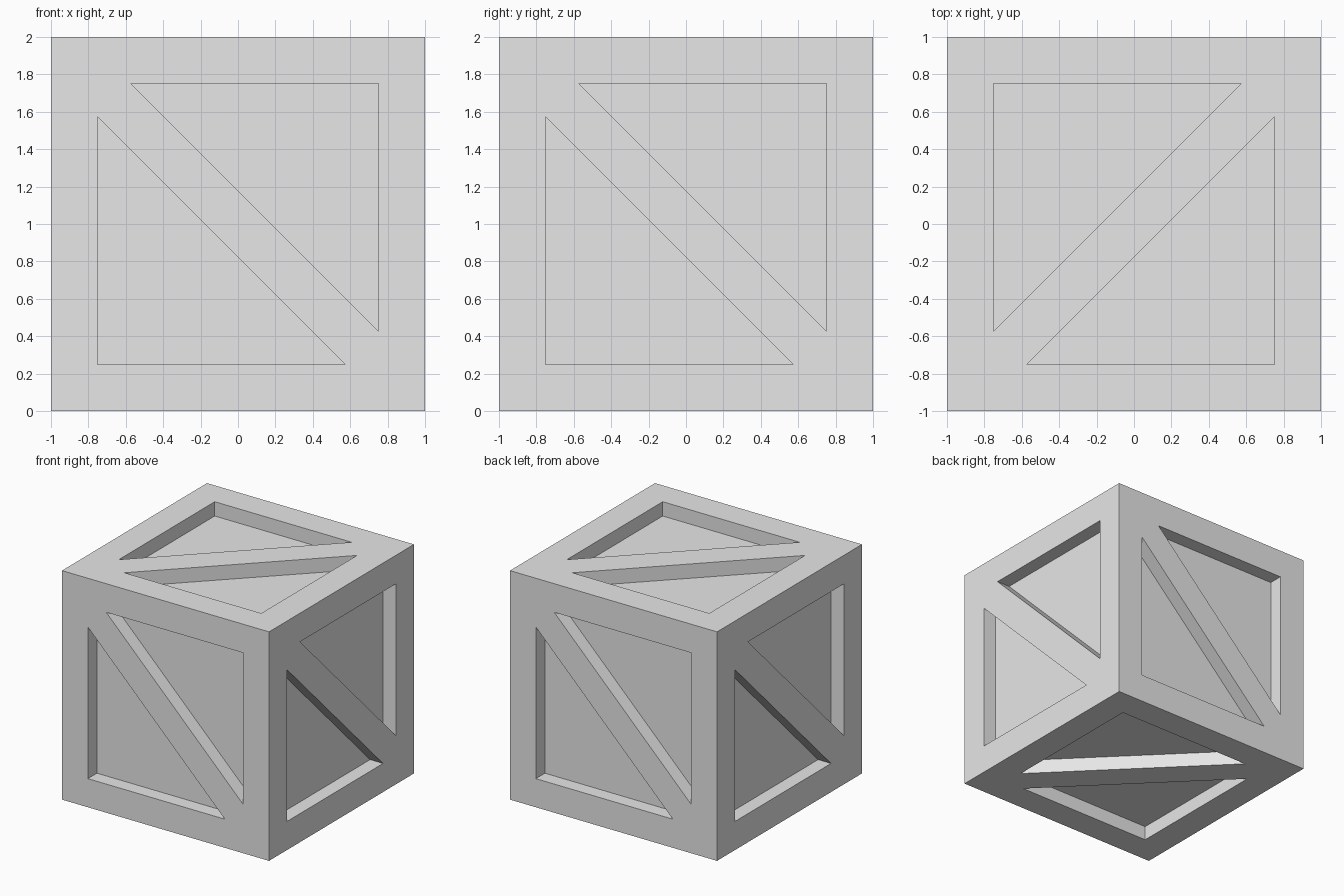
import bpy
import bmesh
from mathutils import Vector

old = bpy.data.objects.get("Cube")
if old:
    bpy.data.objects.remove(old, do_unlink=True)

HALF = 1.0        # half the crate's side
INNER = 0.75      # panel edge, measured from the face centre
BRACE = 0.25      # width of the diagonal brace
DEPTH = 0.125     # recess depth

grey = bpy.data.materials.new("plain_grey")
grey.use_nodes = True
grey.diffuse_color = (0.8, 0.8, 0.8, 1)
grey.node_tree.nodes["Principled BSDF"].inputs["Base Color"].default_value = (0.8, 0.8, 0.8, 1)

CENTRE = Vector((0, 0, HALF))
X, Y, Z = Vector((1, 0, 0)), Vector((0, 1, 0)), Vector((0, 0, 1))


def make_object(name, bm):
    bmesh.ops.recalc_face_normals(bm, faces=bm.faces)
    mesh = bpy.data.meshes.new(name)
    bm.to_mesh(mesh)
    bm.free()
    mesh.materials.append(grey)
    obj = bpy.data.objects.new(name, mesh)
    bpy.context.collection.objects.link(obj)
    return obj


def add_wedge(bm, normal, u, sign):
    """Triangular prism that sinks into one face, beside its brace."""
    v = normal.cross(u)
    tip = INNER - BRACE / 2 ** 0.5
    corners = [(-INNER, -INNER), (tip, -INNER), (-INNER, tip)]
    base = CENTRE + normal * (HALF - DEPTH)
    verts = [bm.verts.new(base + sign * (a * u + b * v)) for a, b in corners]
    face = bm.faces.new(verts)
    grown = bmesh.ops.extrude_face_region(bm, geom=[face], use_keep_orig=True)
    top = [g for g in grown["geom"] if isinstance(g, bmesh.types.BMVert)]
    bmesh.ops.translate(bm, verts=top, vec=normal * DEPTH * 2)


# Solid crate block
bm = bmesh.new()
bmesh.ops.create_cube(bm, size=2 * HALF)
bmesh.ops.translate(bm, verts=bm.verts, vec=CENTRE)
crate = make_object("crate", bm)

# Two triangular recesses per face, leaving a rim and a diagonal brace
bm = bmesh.new()
for normal, u in [(-Y, X), (X, Y), (Y, -X), (-X, -Y), (Z, Y), (-Z, Y)]:
    for sign in (1, -1):
        add_wedge(bm, normal, u, sign)
cutter = make_object("recess_cutter", bm)
cutter.hide_render = True

# Cut the recesses, then drop the helper
cut = crate.modifiers.new("recesses", "BOOLEAN")
cut.operation = "DIFFERENCE"
cut.solver = "EXACT"
cut.object = cutter
bpy.context.view_layer.objects.active = crate
bpy.ops.object.modifier_apply(modifier=cut.name)
bpy.data.objects.remove(cutter, do_unlink=True)
